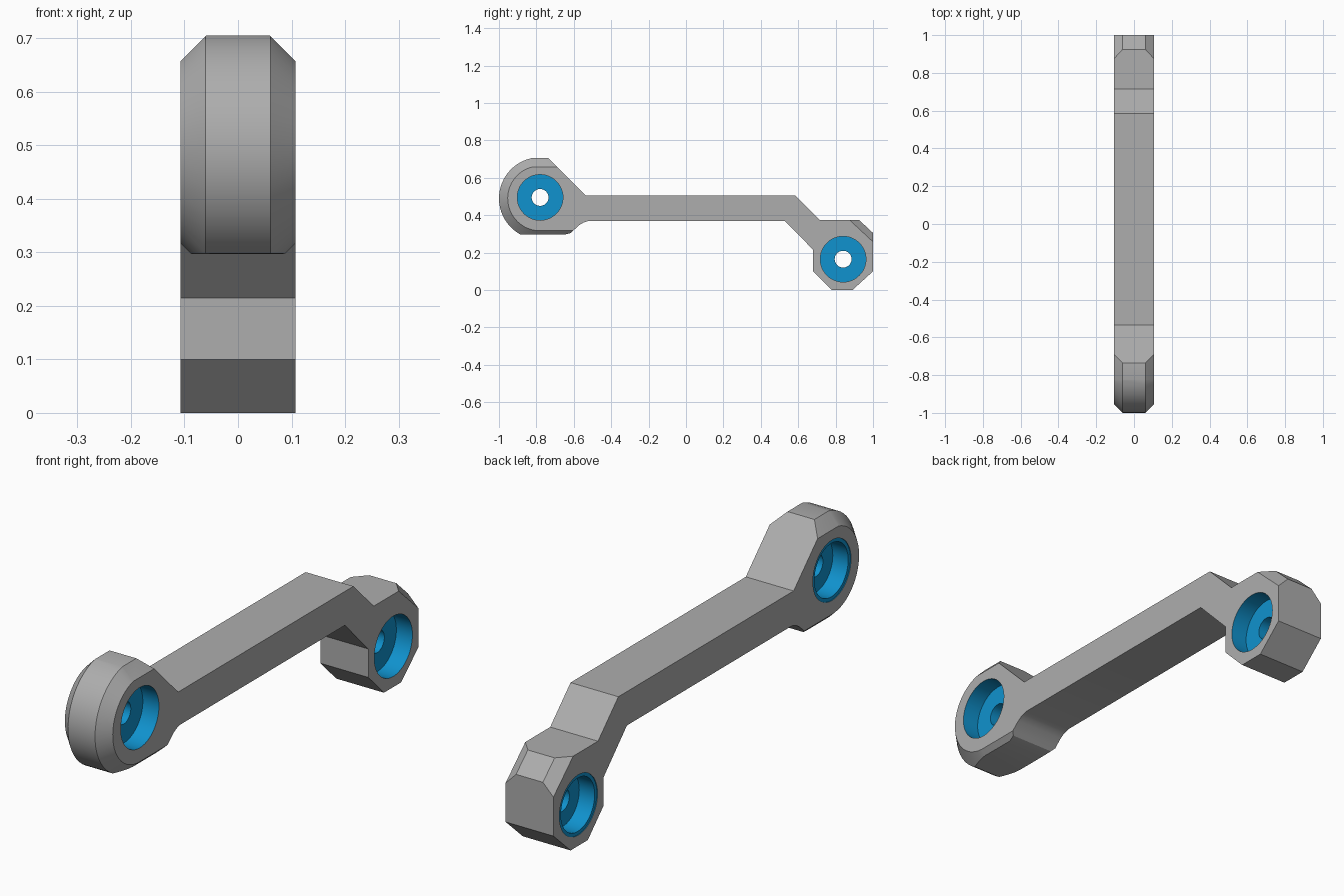
import bpy, bmesh
from math import sin, cos, pi, radians
from mathutils import Vector

if "Cube" in bpy.data.objects:
    bpy.data.objects.remove(bpy.data.objects["Cube"])

HALF = 0.107             # half thickness of the arm
FLAT = 0.06              # half width of the rim left between chamfers
HEAD = Vector((0, -0.78, 0.49))
R = 0.22
BORES = [Vector((0, -0.78, 0.495)), Vector((0, 0.84, 0.165))]


def material(name, rgb):
    m = bpy.data.materials.new(name)
    m.use_nodes = True
    m.diffuse_color = (*rgb, 1)
    m.node_tree.nodes["Principled BSDF"].inputs["Base Color"].default_value = (*rgb, 1)
    return m


def add_object(name, bm):
    mesh = bpy.data.meshes.new(name)
    bm.to_mesh(mesh)
    bm.free()
    ob = bpy.data.objects.new(name, mesh)
    bpy.context.collection.objects.link(ob)
    return ob


def chamfer(bm, point, normal, keep):
    """Slice off everything beyond a plane, among the faces that pass keep."""
    faces = [f for f in bm.faces if keep(f.calc_center_median())]
    edges = {e for f in faces for e in f.edges}
    verts = {v for f in faces for v in f.verts}
    bmesh.ops.bisect_plane(bm, geom=faces + list(edges) + list(verts), dist=1e-5,
                           plane_co=point, plane_no=normal.normalized(), clear_outer=True)
    rim = [e for e in bm.edges if e.is_boundary]
    if rim:
        bmesh.ops.holes_fill(bm, edges=rim, sides=0)


grey = material("grey metal", (0.42, 0.42, 0.42))
blue = material("blue bore", (0.005, 0.29, 0.62))

# Side outline: rounded head, straight bar, cranked octagonal foot
STEPS, START, END = 20, 102, 241
angles = [radians(START + (END - START) * i / STEPS) for i in range(STEPS + 1)]
outline = [(HEAD.y + R * cos(a), HEAD.z + R * sin(a)) for a in angles]
outline += [(-0.645, 0.297), (-0.615, 0.305), (-0.595, 0.325), (-0.57, 0.347),
            (-0.55, 0.36), (-0.525, 0.368), (0.53, 0.368), (0.68, 0.215),
            (0.68, 0.1), (0.78, 0), (0.89, 0), (1, 0.1), (1, 0.305), (0.925, 0.375),
            (0.715, 0.375), (0.585, 0.505), (-0.535, 0.505), (-0.735, 0.705)]

bm = bmesh.new()
face = bm.faces.new([bm.verts.new((-HALF, y, z)) for y, z in outline])
extruded = bmesh.ops.extrude_face_region(bm, geom=[face])["geom"]
bmesh.ops.translate(bm, vec=(2 * HALF, 0, 0),
                    verts=[g for g in extruded if isinstance(g, bmesh.types.BMVert)])
bmesh.ops.recalc_face_normals(bm, faces=bm.faces)
bmesh.ops.bisect_plane(bm, geom=bm.verts[:] + bm.edges[:] + bm.faces[:],
                       plane_co=(0, 0, 0), plane_no=(0, 1, 0))

# Conical chamfers round the head, flat ones on the upper back corner of the foot
mids = [(a + b) / 2 for a, b in zip(angles, angles[1:])]
mids += [radians(END + 7 * i) for i in range(1, 4)] + [1.5 * pi]
for side in (-1, 1):
    chamfer(bm, Vector((side * FLAT, 0, 0.705)), Vector((side, 0, 1)), lambda c: c.y < 0)
    for a in mids:
        out = Vector((0, cos(a), sin(a)))
        chamfer(bm, HEAD + out * R + Vector((side * FLAT, 0, 0)),
                out + Vector((side, 0, 0)), lambda c: c.y < 0)
    chamfer(bm, Vector((side * FLAT, 0.9625, 0.34)), Vector((side * 0.74, 0.68, 0.73)),
            lambda c: c.y > 0)
bmesh.ops.recalc_face_normals(bm, faces=bm.faces)
arm = add_object("link_arm", bm)
arm.data.materials.append(grey)
arm.data.materials.append(blue)

# Stepped bores: a deep pocket on each side joined by a small through hole
PROFILE = [(-0.2, 0), (-0.2, 0.122), (-0.104, 0.122), (-0.104, 0.108), (-0.035, 0.108),
           (-0.035, 0.045), (0.035, 0.045), (0.035, 0.122), (0.2, 0.122), (0.2, 0)]
cutters = []
for name, centre in zip(("head_bore_cutter", "foot_bore_cutter"), BORES):
    bm = bmesh.new()
    vs = [bm.verts.new((x, 0, r)) for x, r in PROFILE]
    es = [bm.edges.new(pair) for pair in zip(vs, vs[1:])]
    bmesh.ops.spin(bm, geom=vs + es, cent=(0, 0, 0), axis=(1, 0, 0), angle=2 * pi, steps=48)
    bmesh.ops.remove_doubles(bm, verts=bm.verts, dist=1e-4)
    bmesh.ops.recalc_face_normals(bm, faces=bm.faces)
    bmesh.ops.translate(bm, verts=bm.verts, vec=centre)
    cutter = add_object(name, bm)
    cutters.append(cutter)
    mod = arm.modifiers.new(name, 'BOOLEAN')
    mod.operation, mod.solver, mod.object = 'DIFFERENCE', 'EXACT', cutter

# Apply the cuts and drop the cutters
bpy.context.view_layer.update()
arm_eval = arm.evaluated_get(bpy.context.evaluated_depsgraph_get())
cut_mesh = bpy.data.meshes.new_from_object(arm_eval)
arm.modifiers.clear()
arm.data = cut_mesh
for cutter in cutters:
    bpy.data.objects.remove(cutter)

# Bore faces are blue, everything else grey
for p in cut_mesh.polygons:
    corners = [cut_mesh.vertices[i].co for i in p.vertices]
    in_bore = any(all((v - c).yz.length < 0.1235 for v in corners) for c in BORES)
    p.material_index = int(in_bore)

bpy.ops.object.select_all(action='DESELECT')
arm.select_set(True)
bpy.context.view_layer.objects.active = arm
bpy.ops.object.shade_smooth_by_angle(angle=radians(30))
